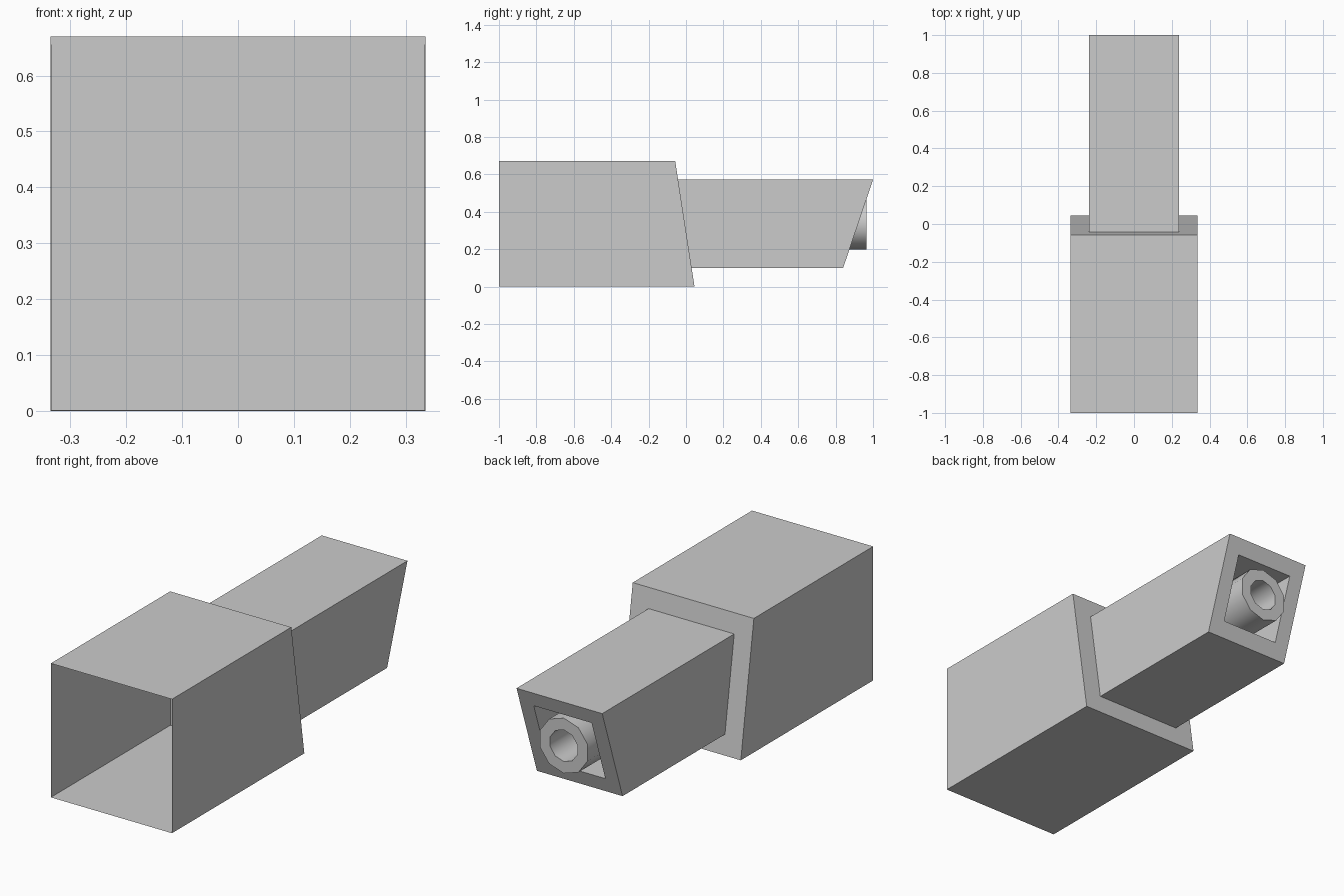
import bpy, bmesh, math

if "Cube" in bpy.data.objects:
    bpy.data.objects.remove(bpy.data.objects["Cube"])

ZC = 0.335                       # height of the shared axis
JOINT = (-0.006, -0.154)         # slanted planes: (y at axis, slope dy/dz)
TIP = (0.92, 0.339)


def flat(y):
    return (y, 0.0)


def loft(name, sides, phase, rings, cap=False, smooth=False, closed=False):
    """Skin polygon rings (radius, plane) running along y."""
    bm = bmesh.new()
    loops = []
    for r, (y0, slope) in rings:
        loop = []
        for i in range(sides):
            a = phase + 2 * math.pi * i / sides
            dz = r * math.sin(a)
            loop.append(bm.verts.new((r * math.cos(a), y0 + slope * dz, ZC + dz)))
        loops.append(loop)
    pairs = list(zip(loops, loops[1:]))
    if closed:
        pairs.append((loops[-1], loops[0]))
    for a, b in pairs:
        for i in range(sides):
            j = (i + 1) % sides
            bm.faces.new((a[i], b[i], b[j], a[j]))
    if cap:
        bm.faces.new(loops[-1])
    bmesh.ops.recalc_face_normals(bm, faces=bm.faces)
    mesh = bpy.data.meshes.new(name)
    bm.to_mesh(mesh)
    bm.free()
    ob = bpy.data.objects.new(name, mesh)
    bpy.context.collection.objects.link(ob)
    if smooth:
        bpy.ops.object.select_all(action='DESELECT')
        ob.select_set(True)
        bpy.context.view_layer.objects.active = ob
        bpy.ops.object.shade_smooth_by_angle(angle=math.radians(50))
    return ob


def box(name, rings, **kw):
    """Square loft; sizes given as half widths."""
    return loft(name, 4, math.pi / 4, [(h * math.sqrt(2), p) for h, p in rings], **kw)


# large housing, open at the front, slanted shoulder at the back
box("housing", [(0.335, flat(-1.0)), (0.335, JOINT), (0.237, JOINT)])

# upright wall closing the inside of the housing
wall = box("bulkhead", [(0.334, flat(-0.03)), (0.334, flat(-0.058))], cap=True)
bm = bmesh.new()
bm.from_mesh(wall.data)
bmesh.ops.delete(bm, geom=[f for f in bm.faces if abs(f.normal.y) < 0.5], context='FACES')
bm.to_mesh(wall.data)
bm.free()

# narrower sleeve with slanted frame end and square recess
box("sleeve", [(0.237, JOINT), (0.237, TIP), (0.16, TIP), (0.16, flat(0.4))], cap=True)

# ten-sided pipe inside the recess
loft("pipe", 10, math.pi / 2,
     [(0.138, flat(0.4)), (0.138, flat(0.966)), (0.079, flat(0.966)), (0.079, flat(0.4))],
     smooth=True)
